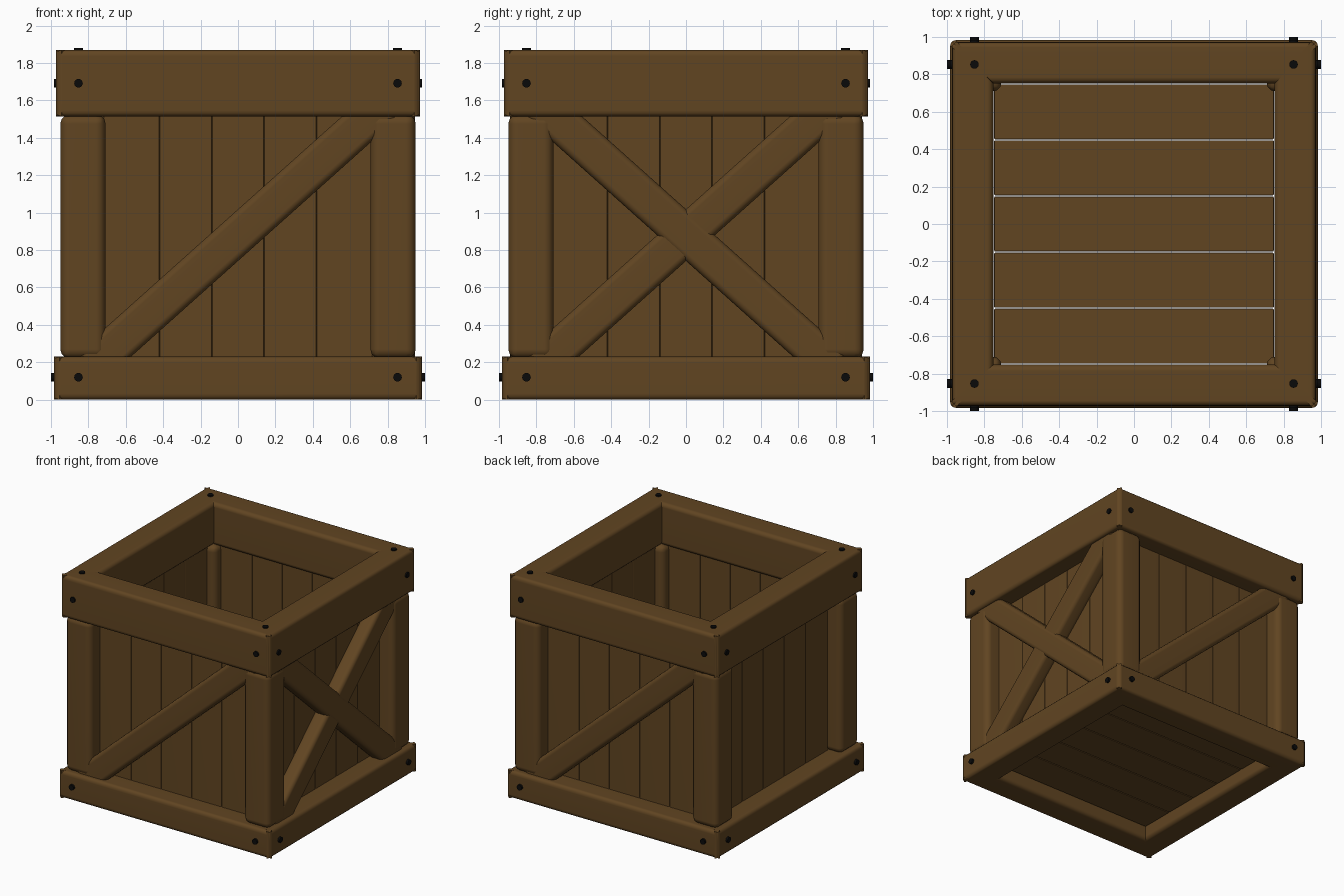
import bpy, bmesh, math
from mathutils import Matrix, Vector

if "Cube" in bpy.data.objects:
    bpy.data.objects.remove(bpy.data.objects["Cube"])


def material(name, rgb):
    m = bpy.data.materials.new(name)
    m.diffuse_color = (*rgb, 1)
    m.use_nodes = True
    m.node_tree.nodes["Principled BSDF"].inputs["Base Color"].default_value = m.diffuse_color
    return m


WOOD = material("brown wood", (0.119, 0.059, 0.0155))
IRON = material("black iron", (0.003, 0.003, 0.003))
SIDES = ["front", "right", "back", "left"]


def turn(k):
    return Matrix.Rotation(k * math.pi / 2, 4, 'Z')


def finish(bm, name, mat, matrix):
    bm.transform(matrix)
    bmesh.ops.recalc_face_normals(bm, faces=bm.faces)
    me = bpy.data.meshes.new(name)
    bm.to_mesh(me)
    bm.free()
    me.materials.append(mat)
    ob = bpy.data.objects.new(name, me)
    bpy.context.collection.objects.link(ob)
    bpy.ops.object.select_all(action='DESELECT')
    ob.select_set(True)
    bpy.context.view_layer.objects.active = ob
    bpy.ops.object.shade_smooth_by_angle(angle=math.radians(35))
    # keep the broad faces flat and only the rounded edges smooth
    mod = ob.modifiers.new("flat faces", 'WEIGHTED_NORMAL')
    mod.keep_sharp = True
    return ob


def board(name, lo, hi, bevel, matrix=Matrix(), mitre=False, segments=3):
    """Rounded timber between two corners; mitre cuts the ends at 45 degrees."""
    lo, hi = Vector(lo), Vector(hi)
    bm = bmesh.new()
    bmesh.ops.create_cube(bm, size=1)
    for v in bm.verts:
        v.co = Vector([(lo[i] + hi[i]) / 2 + v.co[i] * (hi[i] - lo[i]) for i in range(3)])
        if mitre:
            v.co.x = math.copysign(abs(v.co.y), v.co.x)
    edges = bm.edges[:]
    if mitre:
        # round the long edges and the sharp outer tips, leave the joint tight
        def rounded(e):
            d = e.verts[1].co - e.verts[0].co
            tip = abs(d.z) > 0.01 and e.verts[0].co.y < lo.y + 0.01
            return abs(d.x) > 1 or tip
        edges = [e for e in edges if rounded(e)]
    bmesh.ops.bevel(bm, geom=edges, offset=bevel, segments=segments,
                    profile=0.5, affect='EDGES', clamp_overlap=True)
    return finish(bm, name, WOOD, matrix)


def bolt(name, pos, axis, matrix=Matrix()):
    """Short round bolt head whose outer end is at pos."""
    bm = bmesh.new()
    bmesh.ops.create_cone(bm, cap_ends=True, segments=16, radius1=0.023,
                          radius2=0.023, depth=0.05)
    axis = Vector(axis)
    rot = axis.to_track_quat('Z', 'Y').to_matrix().to_4x4()
    bm.transform(Matrix.Translation(Vector(pos) - axis * 0.025) @ rot)
    return finish(bm, name, IRON, matrix)


def brace(name, sign, outer, matrix):
    """Diagonal timber across one side, rising to the right when sign is 1."""
    tilt = Matrix.Translation((0, 0, 0.88)) @ Matrix.Rotation(-sign * math.radians(41.8), 4, 'Y')
    board(name, (-1.07, -outer, -0.103), (1.07, -0.81, 0.103), 0.035, matrix @ tilt)


for k, side in enumerate(SIDES):
    R = turn(k)
    # mitred rails of the bottom and top frames
    board(side + "_bottom_rail", (-1, -0.983, 0), (1, -0.755, 0.23), 0.033, R, mitre=True)
    board(side + "_top_rail", (-1, -0.973, 1.515), (1, -0.752, 1.87), 0.033, R, mitre=True)
    # corner post
    board(side + "_corner_post", (-0.95, -0.95, 0.22), (-0.708, -0.708, 1.525), 0.05, R)
    # upright wall planks, the outer two tucked against the posts
    for i in range(5):
        x0, x1 = -0.7 + 0.28 * i, -0.42 + 0.28 * i
        x0 -= 0.02 if i == 0 else 0
        x1 += 0.02 if i == 4 else 0
        board(f"{side}_wall_plank_{i + 1}", (x0, -0.82, 0.18), (x1, -0.785, 1.56),
              0.008, R, segments=2)
    # bolt heads on the rails and on the top corners
    for s in (-1, 1):
        bolt(f"{side}_bottom_bolt", (s * 0.853, -1.0, 0.12), (0, -1, 0), R)
        bolt(f"{side}_top_bolt", (s * 0.853, -0.985, 1.692), (0, -1, 0), R)
    bolt(side + "_corner_bolt", (-0.853, -0.853, 1.88), (0, 0, 1), R)

# diagonal braces: single on front and back, crossed on the right, none on the left
brace("front_brace", 1, 0.942, turn(0))
brace("back_brace", 1, 0.942, turn(2))
brace("right_brace_over", -1, 0.945, turn(1))
brace("right_brace_under", 1, 0.94, turn(1))

# floor boards with narrow gaps
for i in range(5):
    y = -0.747 + 0.3 * i
    board(f"floor_board_{i + 1}", (-0.748, y, 0.11), (0.748, y + 0.294, 0.145), 0.006, segments=2)
